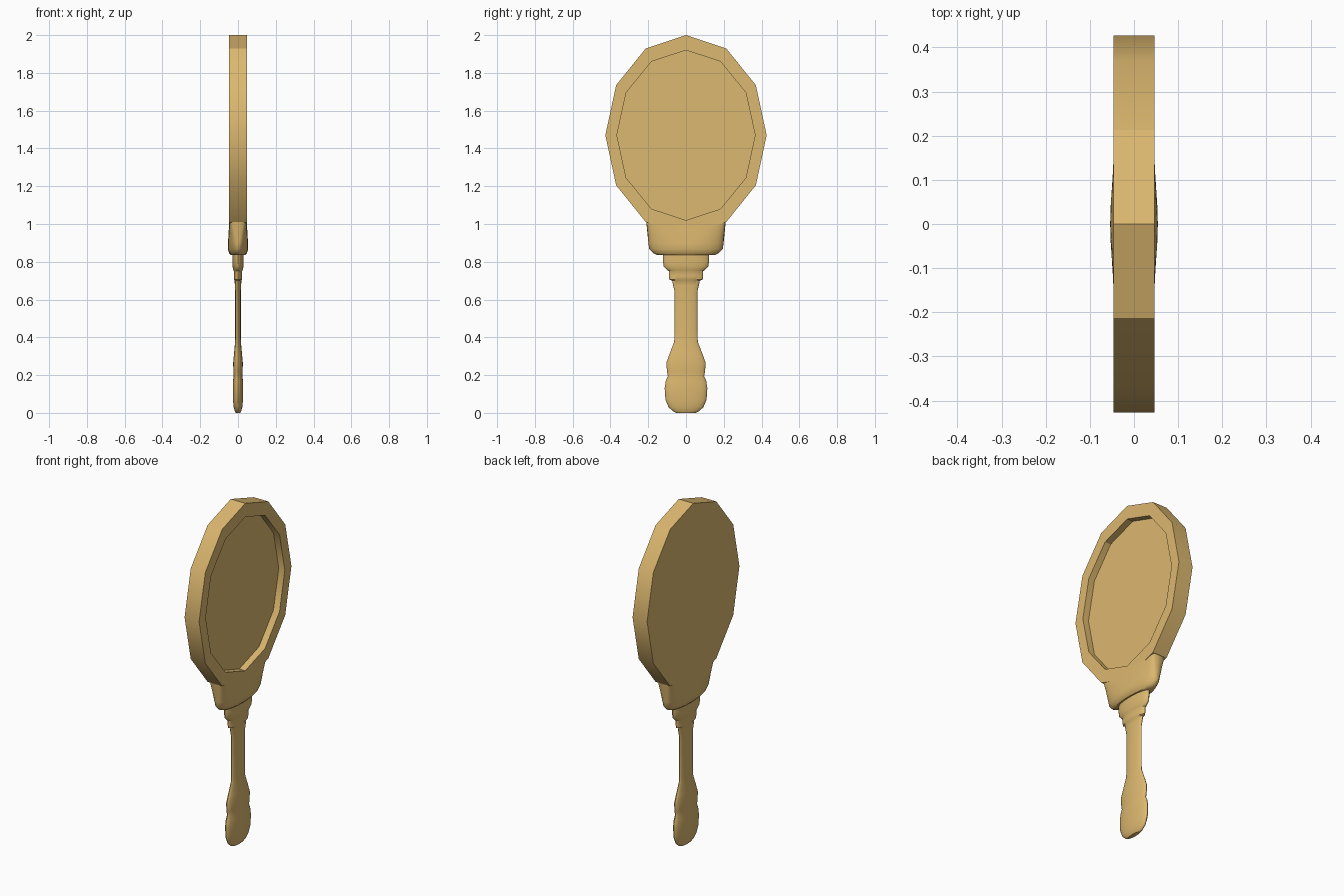
import bpy, bmesh, math

if "Cube" in bpy.data.objects:
    bpy.data.objects.remove(bpy.data.objects["Cube"])

brass = bpy.data.materials.new("warm_tan")
brass.diffuse_color = (0.72, 0.48, 0.16, 1)
brass.use_nodes = True
brass.node_tree.nodes["Principled BSDF"].inputs["Base Color"].default_value = brass.diffuse_color


def finish(name, bm, angle):
    bmesh.ops.recalc_face_normals(bm, faces=bm.faces[:])
    me = bpy.data.meshes.new(name)
    bm.to_mesh(me)
    bm.free()
    me.materials.append(brass)
    ob = bpy.data.objects.new(name, me)
    bpy.context.collection.objects.link(ob)
    bpy.ops.object.select_all(action='DESELECT')
    ob.select_set(True)
    bpy.context.view_layer.objects.active = ob
    bpy.ops.object.shade_smooth_by_angle(angle=math.radians(angle))
    return ob


def loft(name, rings, angle, cap_last=True):
    """Join a list of closed point rings and cap the ends."""
    bm = bmesh.new()
    loops = [[bm.verts.new(p) for p in ring] for ring in rings]
    n = len(loops[0])
    for a, b in zip(loops, loops[1:]):
        for i in range(n):
            j = (i + 1) % n
            bm.faces.new((a[i], a[j], b[j], b[i]))
    bm.faces.new(loops[0])
    bm.faces.new(loops[-1])
    return finish(name, bm, angle)


def oval(x, ry, rz, n=12):
    return [(x, ry * math.sin(2 * math.pi * i / n),
             1.47 + rz * math.cos(2 * math.pi * i / n)) for i in range(n)]


def section(z, ry, rx, power=2, n=32):
    pts = []
    for i in range(n):
        c, s = math.cos(2 * math.pi * i / n), math.sin(2 * math.pi * i / n)
        k = 2 / power
        pts.append((math.copysign(abs(c) ** k, c) * rx,
                    math.copysign(abs(s) ** k, s) * ry, z))
    return pts


# Twelve-sided oval head with the mirror recess on the +x side
loft("mirror_head", [oval(-0.047, 0.427, 0.53), oval(0.047, 0.427, 0.53),
                     oval(0.047, 0.366, 0.45), oval(0.008, 0.366, 0.45)], 31)

# Neck: flattened collar that blends into the head's thickness
neck = [(0.835, 0.15, 0.038, 2), (0.845, 0.173, 0.047, 2), (0.868, 0.195, 0.054, 2),
        (0.90, 0.199, 0.053, 2.4), (0.95, 0.204, 0.050, 3.5), (1.01, 0.21, 0.0465, 8)]
loft("neck", [section(*s) for s in neck], 40)

# Turned handle, squashed in x
profile = [(0.0, 0.05), (0.008, 0.068), (0.03, 0.092), (0.07, 0.109), (0.13, 0.113),
           (0.17, 0.107), (0.195, 0.096), (0.22, 0.101), (0.265, 0.104), (0.31, 0.088),
           (0.375, 0.063), (0.42, 0.06), (0.64, 0.06), (0.675, 0.068), (0.70, 0.073),
           (0.705, 0.088), (0.725, 0.091), (0.75, 0.09), (0.754, 0.098), (0.775, 0.118),
           (0.80, 0.122), (0.85, 0.122)]
loft("handle", [section(z, r, r * 0.245) for z, r in profile], 40)
